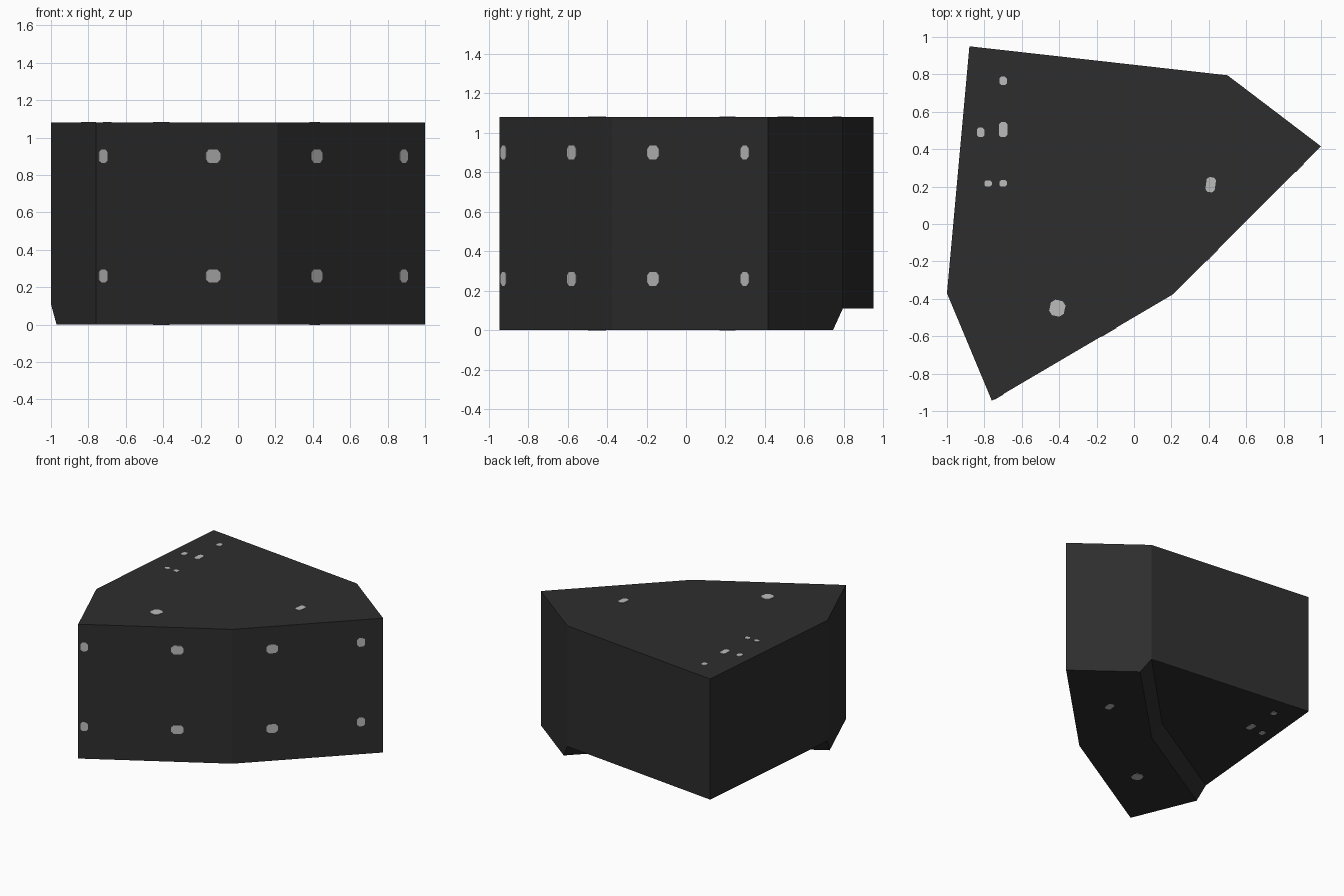
import bpy, bmesh, math
from mathutils import Vector

if "Cube" in bpy.data.objects:
    bpy.data.objects.remove(bpy.data.objects["Cube"])

TOP, STEP = 1.08, 0.11


def material(name, value):
    m = bpy.data.materials.new(name)
    m.diffuse_color = (value, value, value, 1)
    m.use_nodes = True
    m.node_tree.nodes["Principled BSDF"].inputs["Base Color"].default_value = m.diffuse_color
    return m


dark = material("dark charcoal", 0.027)
grey = material("light grey", 0.5)


def make_object(name, bm, mat):
    bmesh.ops.recalc_face_normals(bm, faces=bm.faces)
    mesh = bpy.data.meshes.new(name)
    bm.to_mesh(mesh)
    bm.free()
    mesh.materials.append(mat)
    obj = bpy.data.objects.new(name, mesh)
    bpy.context.collection.objects.link(obj)
    return obj


# Block: six-sided prism with a raised underside at the rear
outline = [(-0.76, -0.945), (0.21, -0.375), (1.0, 0.415),
           (0.5, 0.795), (-0.88, 0.95), (-1.0, -0.37)]
bm = bmesh.new()
top = [bm.verts.new((x, y, TOP)) for x, y in outline]
front = [bm.verts.new((x, y, 0)) for x, y in outline[:3]]
rear = [bm.verts.new((x, y, STEP)) for x, y in outline[3:]]
bend = bm.verts.new((-0.172, 0.119, STEP))
foot_right, foot_mid, foot_left = [bm.verts.new((x, y, 0)) for x, y in
                                   ((0.566, 0.745), (-0.124, 0.056), (-0.97, -0.44))]
a, b, c = front
d, e, f = rear
for face in (
    top,
    [a, b, top[1], top[0]], [b, c, top[2], top[1]],               # front
    [c, foot_right, d, top[3], top[2]], [d, e, top[4], top[3]],   # right and back
    [e, f, top[5], top[4]], [f, foot_left, a, top[0], top[5]],    # left
    [a, foot_left, foot_mid, b], [b, foot_mid, foot_right, c],    # foot underside
    [foot_right, foot_mid, bend, d], [foot_mid, foot_left, f, bend],  # sloped step
    [d, bend, e], [bend, f, e],                                   # raised underside
):
    bm.faces.new(face)
make_object("block", bm, dark)


# Light spots: thin rectangles with clipped corners
def spot(name, centre, across, normal, w, h):
    n = Vector(normal).normalized()
    u = Vector(across).normalized()
    v = n.cross(u)
    k = min(w, h) * 0.25
    loop = [(w/2 - k, -h/2), (w/2, -h/2 + k), (w/2, h/2 - k), (w/2 - k, h/2),
            (k - w/2, h/2), (-w/2, h/2 - k), (-w/2, k - h/2), (k - w/2, -h/2)]
    bm = bmesh.new()
    base = bm.faces.new([bm.verts.new(Vector(centre) + u*p + v*q - n*0.003) for p, q in loop])
    ext = bmesh.ops.extrude_face_region(bm, geom=[base])
    bmesh.ops.translate(bm, vec=n*0.006,
                        verts=[g for g in ext["geom"] if isinstance(g, bmesh.types.BMVert)])
    make_object(name, bm, grey)


# Two rows of spots on the front faces: face index, x, width
for side, x, w in ((0, -0.722, 0.055), (0, -0.135, 0.09), (1, 0.42, 0.085), (1, 0.885, 0.06)):
    p, q = Vector(outline[side]), Vector(outline[side + 1])
    pos = p.lerp(q, (x - p.x) / (q.x - p.x))
    along = (q - p).normalized()
    for z in (0.26, 0.9):
        spot("front_spot", (pos.x, pos.y, z), (along.x, along.y, 0),
             (along.y, -along.x, 0), w, 0.07)

# Matching spots above and below: x, y, width, depth, turn, underside height
for x, y, w, h, turn, z in (
    (-0.41, -0.45, 0.08, 0.085, -12, 0), (0.41, 0.21, 0.05, 0.08, -8, 0),
    (-0.70, 0.765, 0.04, 0.045, 0, STEP), (-0.70, 0.505, 0.045, 0.08, 0, STEP),
    (-0.82, 0.49, 0.04, 0.05, 0, STEP),
    (-0.78, 0.217, 0.04, 0.032, 0, None), (-0.70, 0.217, 0.04, 0.035, 0, None),
):
    r = math.radians(turn)
    across = (math.cos(r), math.sin(r), 0)
    spot("top_spot", (x, y, TOP), across, (0, 0, 1), w, h)
    if z is not None:
        spot("underside_spot", (x, y, z), across, (0, 0, -1), w, h)

# Keep the underside spots standing on the ground plane
for obj in bpy.context.collection.objects:
    if obj.name.startswith("underside_spot"):
        for vert in obj.data.vertices:
            vert.co.z = max(vert.co.z, -0.002)
